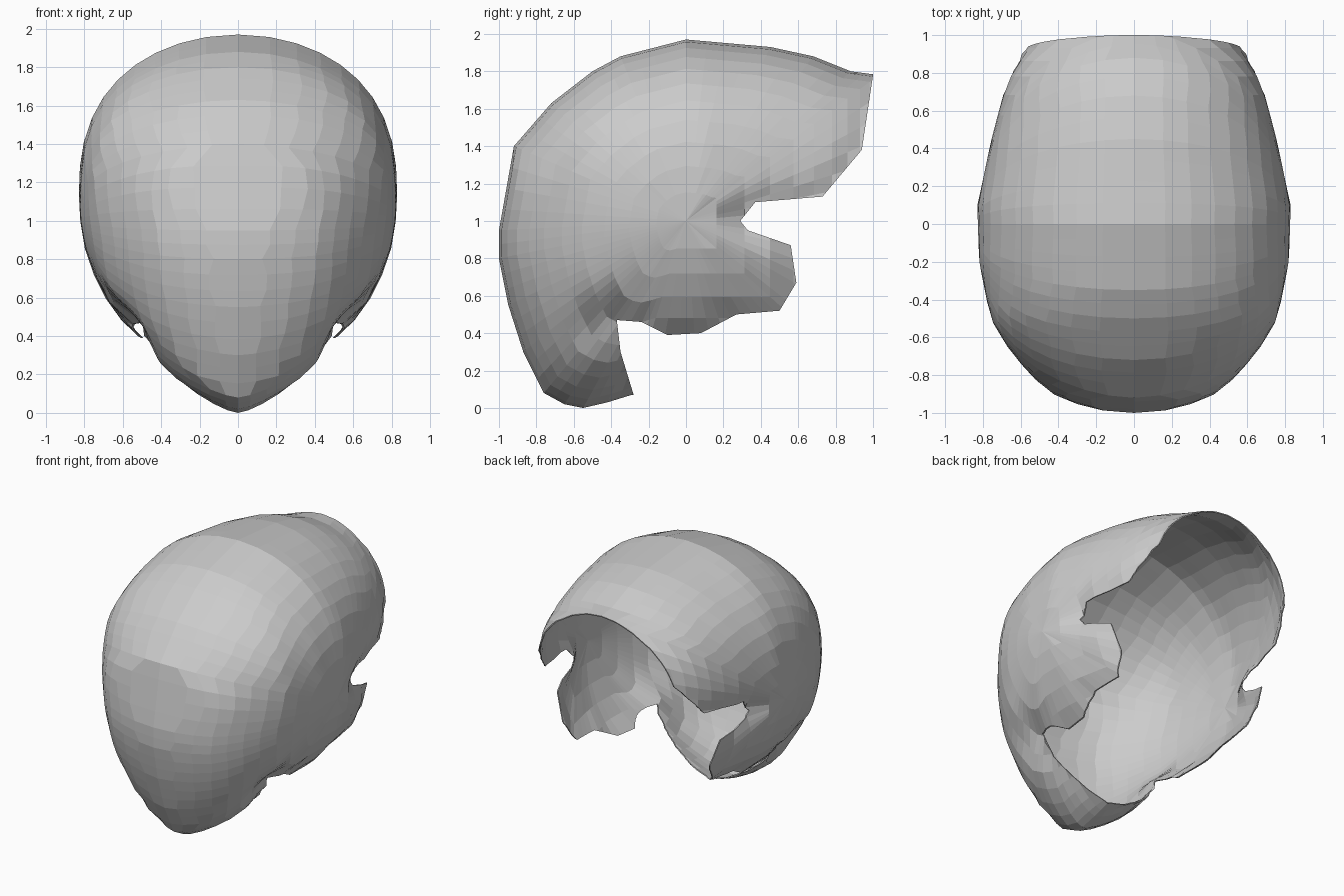
import bpy
import bmesh
import math
from mathutils import Vector
from mathutils.geometry import intersect_point_line

cube = bpy.data.objects.get("Cube")
if cube:
    bpy.data.objects.remove(cube)

# Side outlines as (y, z): crown, chin, and the open rear edge
CROWN = [(-1, .95), (-.92, 1.4), (-.72, 1.63), (-.5, 1.8), (-.35, 1.88),
         (0, 1.97), (.45, 1.93), (.68, 1.88), (.88, 1.8), (1.03, 1.78)]
CHIN = [(-1, .8), (-.95, .55), (-.87, .3), (-.76, .08), (-.65, .02),
        (-.55, 0), (-.42, .03), (-.29, .07), (1.03, .07)]
REAR = [(1, 1.78), (.94, 1.38), (.73, 1.13), (.37, 1.1), (.29, 1.0), (.33, .95),
        (.56, .87), (.59, .67), (.5, .52), (.27, .5), (.08, .4), (-.1, .39),
        (-.24, .46), (-.37, .47), (-.35, .3), (-.28, .07)]
WIDTH = [(-1, .1), (-.97, .26), (-.9, .43), (-.8, .55), (-.65, .67), (-.5, .76),
         (-.2, .82), (.1, .83), (.4, .77), (.75, .68), (1, .59)]
# Hollows as (y, z, y radius, z radius, depth): below the cheek, at the ear slot
HOLLOWS = [(-.46, .46, .13, .12, .08), (.28, 1.03, .1, .1, .05)]
HUB = Vector((0, 1.0))


def interp(table, y):
    """Linear lookup, held constant past both ends."""
    if y <= table[0][0]:
        return table[0][1]
    for (a, p), (b, q) in zip(table, table[1:]):
        if y <= b:
            return p + (q - p) * (y - a) / (b - a)
    return table[-1][1]


def rim_distance(y, z):
    """Distance from a side-view point to the open rear edge."""
    point = Vector((y, z, 0))
    best = 9
    for a, b in zip(REAR, REAR[1:]):
        a, b = Vector((*a, 0)), Vector((*b, 0))
        t = intersect_point_line(point, a, b)[1]
        best = min(best, (point - a.lerp(b, min(1, max(0, t)))).length)
    return best


def half_width(y, z):
    """Egg-shaped cross-section with hollows and a rim that turns inward."""
    middle = .9 + .2 * min(1, (y + 1) / .4)
    if z > middle:
        v = (z - middle) / (interp(CROWN, y) - middle)
        shape = max(0, 1 - min(1, v) ** 2.7) ** .5
    else:
        v = (middle - z) / (middle - interp(CHIN, y))
        shape = max(0, 1 - min(1, v) ** 2) ** .68
    x = interp(WIDTH, y) * shape
    for cy, cz, ry, rz, depth in HOLLOWS:
        x -= depth * math.exp(-((y - cy) / ry) ** 2 - ((z - cz) / rz) ** 2)
    x -= .03 * max(0, 1 - rim_distance(y, z) / .1)
    return max(0, x)


def resample(points, step):
    """Split long edges evenly, keeping the corners."""
    out = []
    for a, b in zip(points, points[1:]):
        a, b = Vector(a), Vector(b)
        n = max(1, math.ceil((b - a).length / step))
        out += [a.lerp(b, i / n) for i in range(n)]
    return out


def make_object(name, bm):
    bmesh.ops.recalc_face_normals(bm, faces=bm.faces)
    mesh = bpy.data.meshes.new(name)
    bm.to_mesh(mesh)
    bm.free()
    obj = bpy.data.objects.new(name, mesh)
    bpy.context.collection.objects.link(obj)
    return obj


# Uncut outline loop: crown, upright back, then underside and chin to the front
border = [(p, True) for p in resample(CROWN, .12)]
border += [(p, i == 0) for i, p in enumerate(resample([CROWN[-1], CHIN[-1]], .12))]
border += [(p, True) for p in resample(CHIN[::-1] + CROWN[:1], .12)]

# Half dome: rings growing from the temple to the outline
RINGS = 11
bm = bmesh.new()
hub = bm.verts.new((half_width(*HUB), *HUB))
rings = []
for k in range(1, RINGS + 1):
    f = 1 - (1 - k / RINGS) ** 1.8
    ring = []
    for p, on_seam in border:
        y, z = HUB.lerp(p, f)
        x = 0 if k == RINGS and on_seam else half_width(y, z)
        ring.append(bm.verts.new((x, y, z)))
    rings.append(ring)
n = len(border)
for i in range(n):
    j = (i + 1) % n
    bm.faces.new((hub, rings[0][j], rings[0][i]))
    for inner, outer in zip(rings, rings[1:]):
        bm.faces.new((inner[i], inner[j], outer[j], outer[i]))
bm.normal_update()
if hub.normal.x < 0:
    bmesh.ops.reverse_faces(bm, faces=bm.faces)
shell = make_object("helmet_shell", bm)

# Cutter for the open back, the ear slots and the space under the jaw
bm = bmesh.new()
profile = [(1, 2.1)] + REAR + [(-.28, -.2), (1.3, -.2), (1.3, 2.1)]
face = bm.faces.new([bm.verts.new((-1.2, y, z)) for y, z in profile])
side = bmesh.ops.extrude_face_region(bm, geom=[face])["geom"]
bmesh.ops.translate(bm, vec=(2.4, 0, 0),
                    verts=[v for v in side if isinstance(v, bmesh.types.BMVert)])
cutter = make_object("rear_cutter", bm)
cutter.hide_render = True
cutter.hide_viewport = True

# Other half, thin wall, then the cut
mirror = shell.modifiers.new("Mirror", 'MIRROR')
mirror.merge_threshold = .002
solid = shell.modifiers.new("Wall", 'SOLIDIFY')
solid.thickness = .008
solid.offset = -1
cut = shell.modifiers.new("Open Back", 'BOOLEAN')
cut.operation = 'DIFFERENCE'
cut.solver = 'EXACT'
cut.object = cutter

# Plain grey
grey = bpy.data.materials.new("plain_grey")
grey.use_nodes = True
colour = (.6, .6, .6, 1)
grey.diffuse_color = colour
grey.node_tree.nodes["Principled BSDF"].inputs["Base Color"].default_value = colour
shell.data.materials.append(grey)
